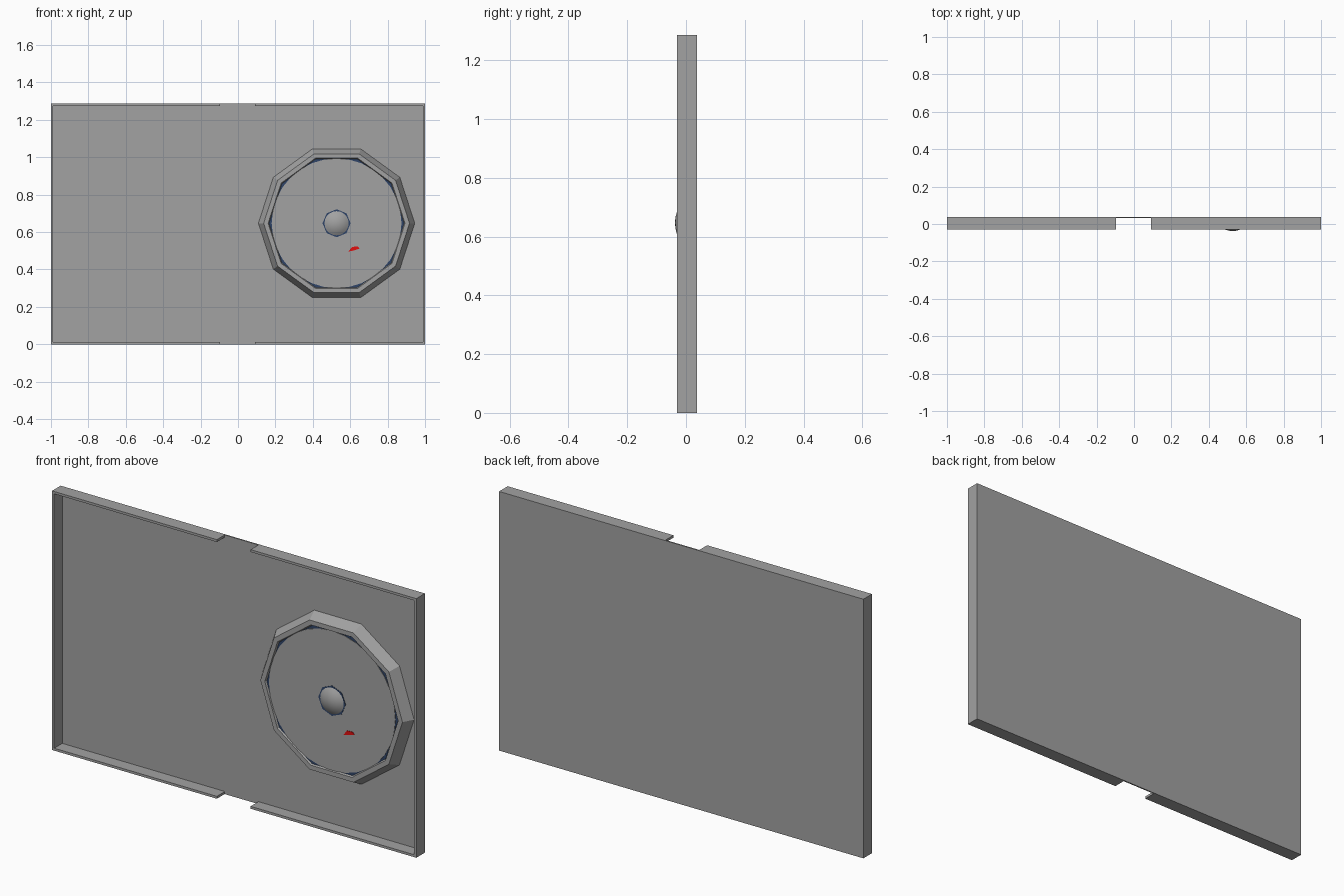
import bpy, bmesh, math

if "Cube" in bpy.data.objects:
    bpy.data.objects.remove(bpy.data.objects["Cube"])

H = 1.286          # case height
BACK, FRONT = 0.0375, -0.03
CX, CZ = 0.527, 0.647   # disc centre


def material(name, rgb):
    m = bpy.data.materials.new(name)
    m.diffuse_color = (*rgb, 1)
    m.use_nodes = True
    m.node_tree.nodes["Principled BSDF"].inputs["Base Color"].default_value = m.diffuse_color
    return m


GREY = material("grey plastic", (0.36, 0.36, 0.36))
BLUE = material("dark blue", (0.03, 0.06, 0.14))
RED = material("red", (0.75, 0.005, 0.005))


def finish(name, bm, mat):
    bmesh.ops.recalc_face_normals(bm, faces=bm.faces)
    me = bpy.data.meshes.new(name)
    bm.to_mesh(me)
    bm.free()
    me.materials.append(mat)
    ob = bpy.data.objects.new(name, me)
    bpy.context.collection.objects.link(ob)
    return ob


def prism(name, outline, y0, y1, mat):
    """Extrude an (x, z) outline from y0 to y1."""
    bm = bmesh.new()
    face = bm.faces.new([bm.verts.new((x, y0, z)) for x, z in outline])
    new = bmesh.ops.extrude_face_region(bm, geom=[face])["geom"]
    bmesh.ops.translate(bm, vec=(0, y1 - y0, 0),
                        verts=[v for v in new if isinstance(v, bmesh.types.BMVert)])
    return finish(name, bm, mat)


def lathe(name, profile, n, mat, closed):
    """Spin an (r, y) profile around the disc axis."""
    bm = bmesh.new()
    rings = []
    for r, y in profile:
        if r == 0:
            rings.append([bm.verts.new((CX, y, CZ))] * n)
        else:
            rings.append([bm.verts.new((CX + r * math.cos(math.tau * i / n), y,
                                        CZ + r * math.sin(math.tau * i / n)))
                          for i in range(n)])
    for k in range(len(rings) if closed else len(rings) - 1):
        a, b = rings[k], rings[(k + 1) % len(rings)]
        for i in range(n):
            j = (i + 1) % n
            quad = list(dict.fromkeys((a[i], a[j], b[j], b[i])))
            bm.faces.new(quad)
    return finish(name, bm, mat)


def rect(x0, x1):
    return [(x0, 0), (x1, 0), (x1, H), (x0, H)]


# back panels: left cover slightly thinner than the spine and tray
prism("left_cover_panel", rect(-1, -0.095), 0.033, BACK, GREY)
prism("spine_and_tray_panel", rect(-0.095, 1), 0.031, BACK, GREY)

# three-sided rims around each half, open towards the spine
T = 0.012
for name, s, inner in (("left_rim", -1, 0.095), ("right_rim", 1, 0.09)):
    pts = [(inner, 0), (1, 0), (1, H), (inner, H),
           (inner, H - T), (1 - T, H - T), (1 - T, T), (inner, T)]
    prism(name, [(s * x, z) for x, z in pts], FRONT, 0.034, GREY)

# ten-sided disc holder with a sloped outside
lathe("disc_holder_ring", [(0.418, 0.031), (0.39, -0.02), (0.366, -0.02), (0.361, -0.011),
                           (0.361, 0.031)], 10, GREY, True)

# disc underside, disc face and the small plate around the hub
lathe("disc_underside", [(0, -0.012), (0.361, -0.012), (0.361, -0.006), (0, -0.006)],
      10, BLUE, False)
lathe("disc_face", [(0, -0.0145), (0.347, -0.0145), (0.347, -0.011), (0, -0.011)],
      32, GREY, False)
lathe("hub_plate", [(0, -0.016), (0.075, -0.016), (0.075, -0.014), (0, -0.014)],
      8, BLUE, False)

# domed hub
R, APEX = 0.11, -0.0375
dome = [(r, APEX + R - math.sqrt(R * R - r * r)) for r in (0, 0.018, 0.036, 0.053, 0.07)]
hub = lathe("hub", dome + [(0.07, -0.012), (0, -0.012)], 20, GREY, False)
for p in hub.data.polygons:
    p.use_smooth = p.normal.y < -0.5

# small red mark on the disc
prism("red_mark", [(0.59, 0.495), (0.625, 0.503), (0.65, 0.512), (0.64, 0.522), (0.61, 0.521)],
      -0.0165, -0.0145, RED)
